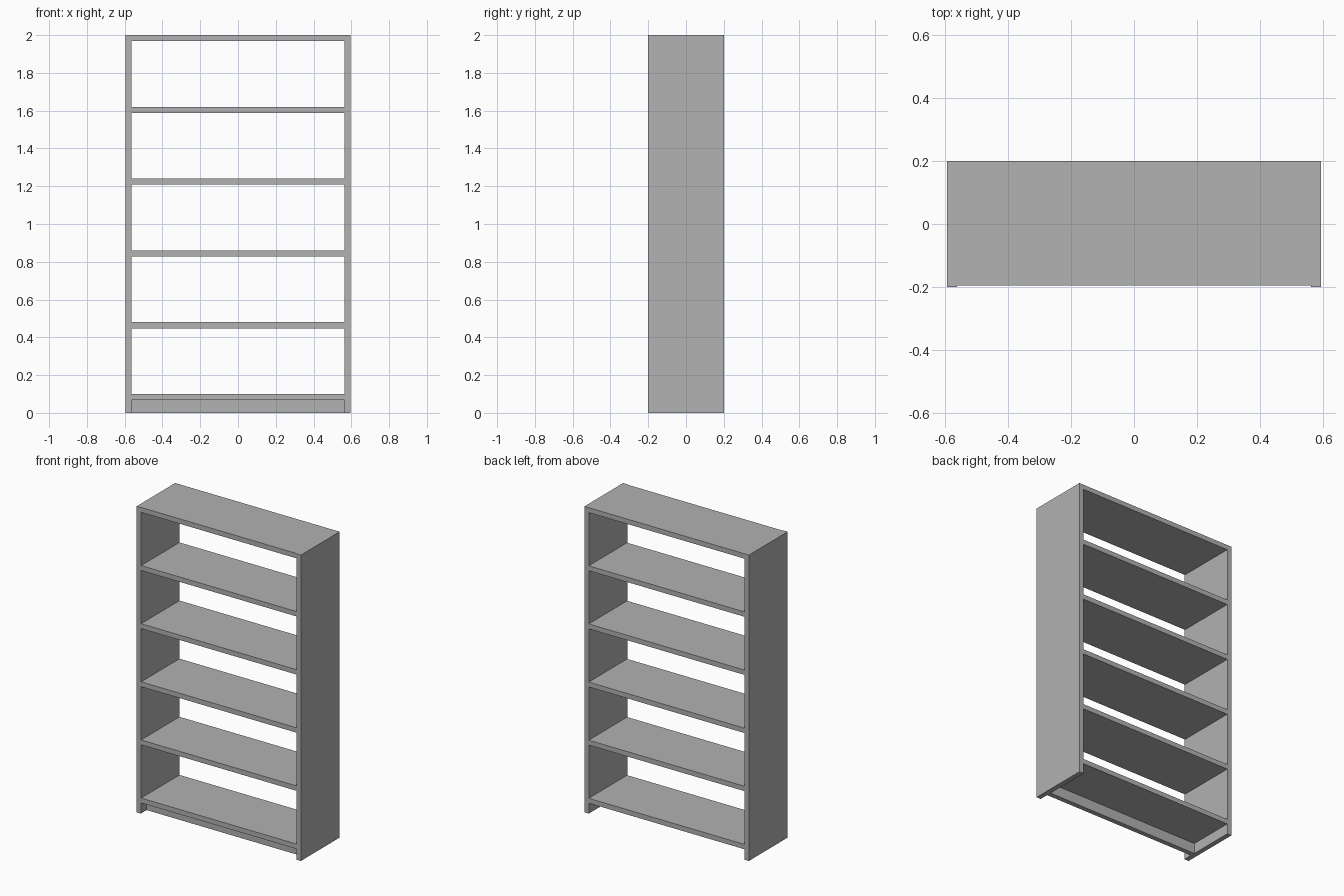
import bpy

if "Cube" in bpy.data.objects:
    bpy.data.objects.remove(bpy.data.objects["Cube"], do_unlink=True)

WIDTH, DEPTH, HEIGHT = 1.19, 0.4, 2.0
BOARD = 0.032
INNER = WIDTH / 2 - BOARD
FRONT, BACK = -DEPTH / 2, DEPTH / 2
SHELF_COUNT = 6
LOWEST_TOP = 0.1

grey = bpy.data.materials.new("plain_grey")
grey.use_nodes = True
colour = (0.445, 0.445, 0.445, 1)
grey.diffuse_color = colour
grey.node_tree.nodes["Principled BSDF"].inputs["Base Color"].default_value = colour


def board(name, low, high):
    """Add a box spanning two opposite corners."""
    centre = [(a + b) / 2 for a, b in zip(low, high)]
    bpy.ops.mesh.primitive_cube_add(size=1, location=centre)
    obj = bpy.context.object
    obj.name = name
    obj.scale = [b - a for a, b in zip(low, high)]
    bpy.ops.object.transform_apply(location=False, rotation=False, scale=True)
    obj.data.materials.append(grey)
    return obj


# Full-height side panels
board("right_side_panel", (-WIDTH / 2, FRONT, 0), (-INNER, BACK, HEIGHT))
board("left_side_panel", (INNER, FRONT, 0), (WIDTH / 2, BACK, HEIGHT))

# Evenly spaced shelves, the last one closing the top, set back a hair in front
spacing = (HEIGHT - LOWEST_TOP) / (SHELF_COUNT - 1)
for i in range(SHELF_COUNT):
    top = LOWEST_TOP + i * spacing
    name = "top_panel" if i == SHELF_COUNT - 1 else f"shelf_{i + 1}"
    board(name, (-INNER, FRONT + 0.004, top - BOARD), (INNER, BACK, top))

# Recessed kick board under the lowest shelf
kick_front = FRONT + 0.06
board("kick_board", (-INNER, kick_front, 0),
      (INNER, kick_front + BOARD, LOWEST_TOP - BOARD))
